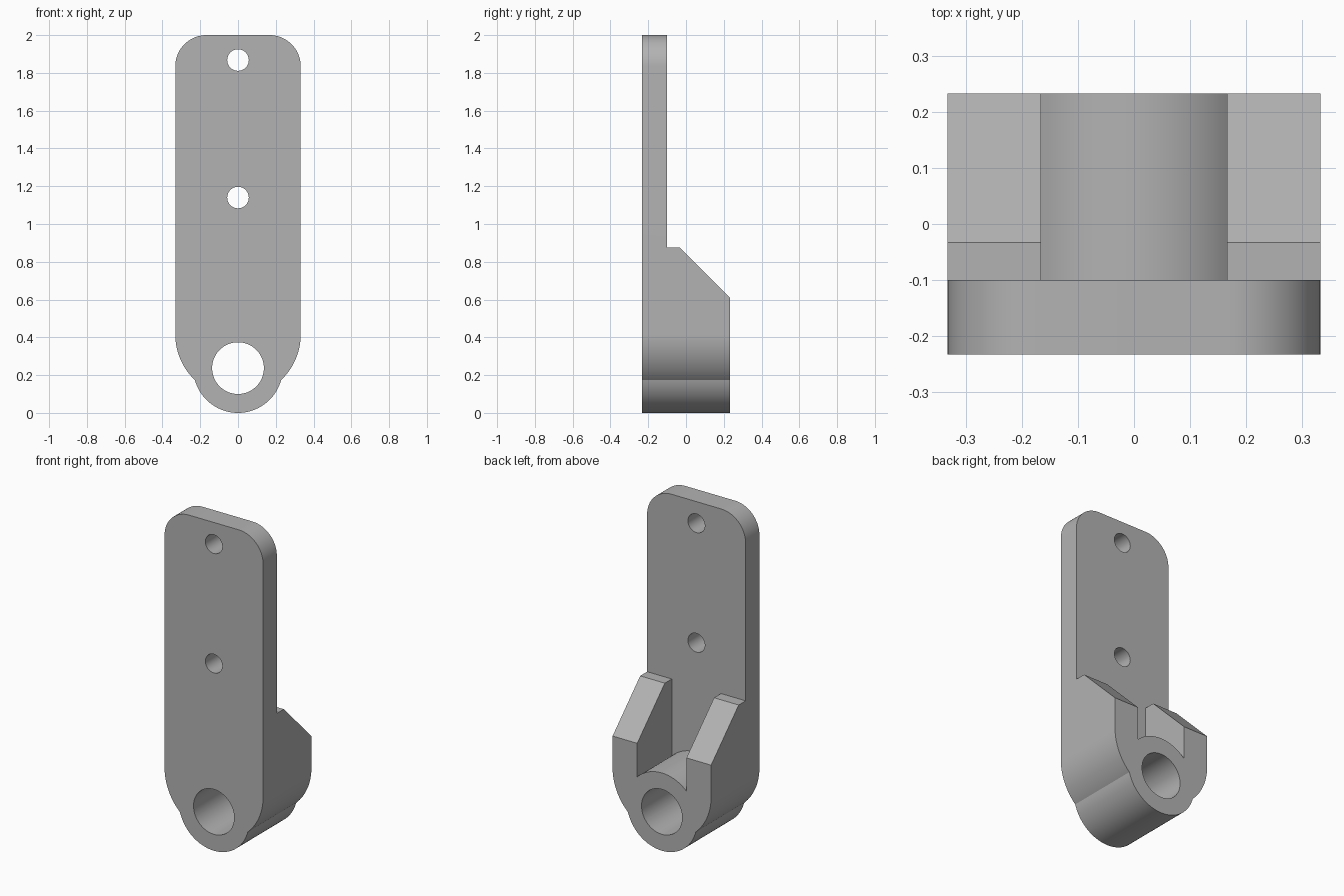
import bpy, bmesh
from math import sin, cos, pi
from mathutils import Vector

cube = bpy.data.objects.get("Cube")
if cube:
    bpy.data.objects.remove(cube, do_unlink=True)

HALF_W, HALF_D, HEIGHT = 0.332, 0.2325, 2.0
PLATE_BACK = -0.10
SLOT = 0.166
BOSS_Z, BOSS_R, BORE_R = 0.237, 0.237, 0.137
HOLE_R = 0.057

grey = bpy.data.materials.new("plain grey")
grey.use_nodes = True
grey.diffuse_color = (0.45, 0.45, 0.45, 1)
grey.node_tree.nodes["Principled BSDF"].inputs["Base Color"].default_value = grey.diffuse_color


def arc(cx, cz, r, start, end, n):
    return [(cx + r * cos(start + (end - start) * i / n),
             cz + r * sin(start + (end - start) * i / n)) for i in range(n + 1)]


def prism(name, points, axis, low, high):
    """Extrude a flat profile along x or y."""
    def place(p, d):
        return (p[0], d, p[1]) if axis == "y" else (d, p[0], p[1])
    bm = bmesh.new()
    face = bm.faces.new([bm.verts.new(place(p, low)) for p in points])
    out = bmesh.ops.extrude_face_region(bm, geom=[face])
    step = Vector(place((0, 0), high - low))
    bmesh.ops.translate(bm, vec=step,
                        verts=[v for v in out["geom"] if isinstance(v, bmesh.types.BMVert)])
    bmesh.ops.recalc_face_normals(bm, faces=bm.faces)
    mesh = bpy.data.meshes.new(name)
    bm.to_mesh(mesh)
    bm.free()
    mesh.materials.append(grey)
    obj = bpy.data.objects.new(name, mesh)
    bpy.context.collection.objects.link(obj)
    return obj


def cylinder(name, z, r, depth, n=96):
    return prism(name, arc(0, z, r, 0, 2 * pi, n)[:-1], "y", -depth, depth)


def combine(target, tool, operation):
    """Apply a boolean and drop the tool."""
    mod = target.modifiers.new(tool.name, "BOOLEAN")
    mod.operation, mod.solver, mod.object = operation, "EXACT", tool
    bpy.context.view_layer.objects.active = target
    bpy.ops.object.modifier_apply(modifier=mod.name)
    bpy.data.objects.remove(tool, do_unlink=True)


# Body outline: rounded top corners and a round lower end
corner = 0.165
inner = HALF_W - corner
outline = (arc(inner, HEIGHT - corner, corner, 0, pi / 2, 20)
           + arc(-inner, HEIGHT - corner, corner, pi / 2, pi, 20)
           + arc(0, 0.415, HALF_W, pi, 2 * pi, 80))
body = prism("bracket", outline, "y", -HALF_D, HALF_D)

# Relief behind the plate leaves the sloped arms
relief = [(PLATE_BACK, 0.875), (-0.033, 0.875), (HALF_D, 0.61),
          (0.5, 0.34), (0.5, 2.5), (PLATE_BACK, 2.5)]
combine(body, prism("relief_cutter", relief, "x", -1, 1), "DIFFERENCE")

# Slot between the arms
slot = [(PLATE_BACK, BOSS_Z), (0.5, BOSS_Z), (0.5, 1.5), (PLATE_BACK, 1.5)]
combine(body, prism("slot_cutter", slot, "x", -SLOT, SLOT), "DIFFERENCE")

# Bearing boss, its bore and the two mounting holes
combine(body, cylinder("boss", BOSS_Z, BOSS_R, HALF_D), "UNION")
for name, z, r in (("bore", BOSS_Z, BORE_R), ("middle_hole", 1.14, HOLE_R),
                   ("top_hole", 1.868, HOLE_R)):
    combine(body, cylinder(name, z, r, 0.5, 64), "DIFFERENCE")

bpy.ops.object.select_all(action="DESELECT")
body.select_set(True)
bpy.context.view_layer.objects.active = body
bpy.ops.object.shade_smooth_by_angle(angle=pi / 9)
